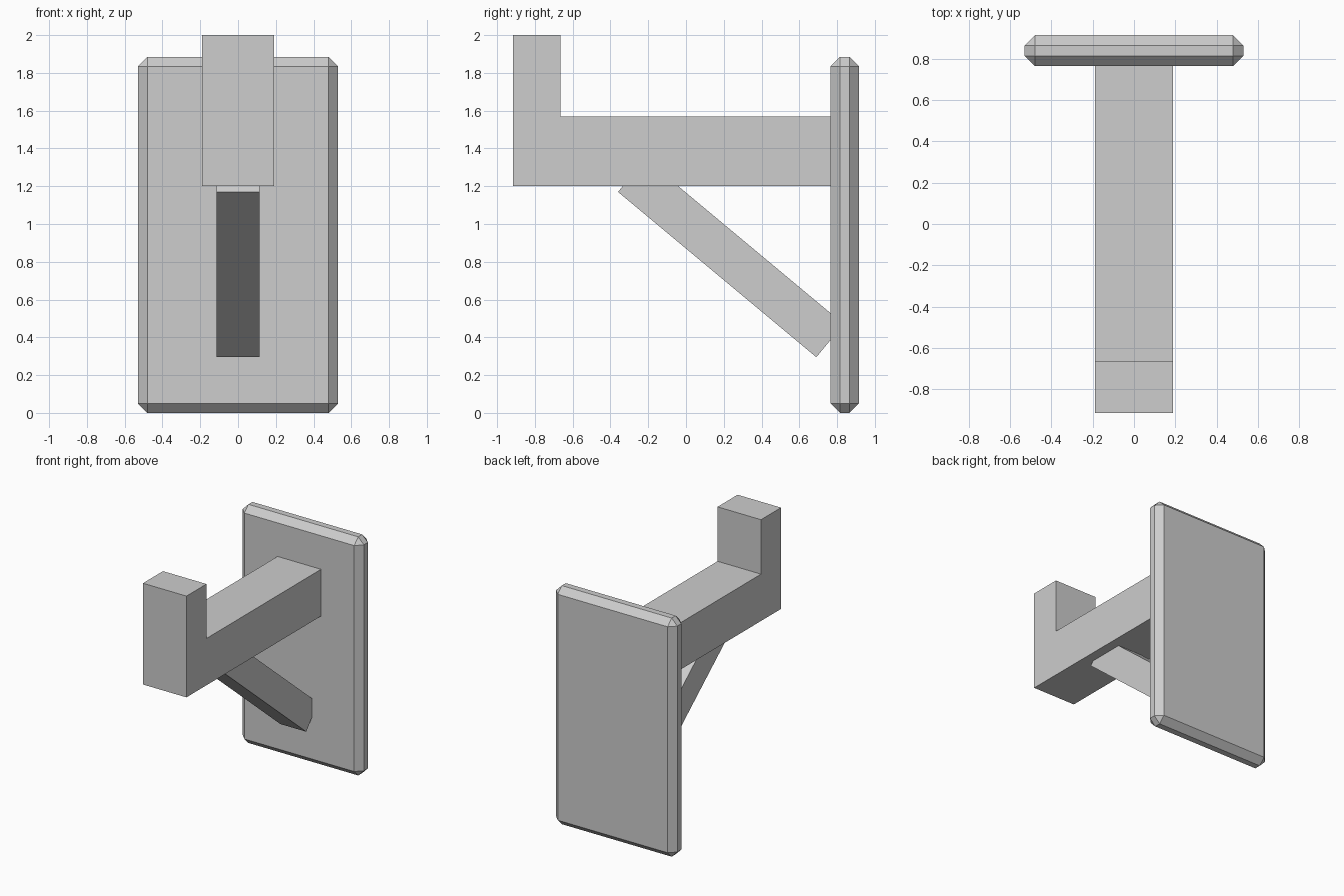
import bpy
import bmesh

default = bpy.data.objects.get("Cube")
if default:
    bpy.data.objects.remove(default, do_unlink=True)

GREY = (0.61, 0.61, 0.61, 1.0)
grey = bpy.data.materials.new("light_grey")
grey.use_nodes = True
grey.diffuse_color = GREY
grey.node_tree.nodes["Principled BSDF"].inputs["Base Color"].default_value = GREY


def extrude_profile(name, profile, half_width):
    """Extrude a side profile of (y, z) points evenly across x."""
    bm = bmesh.new()
    face = bm.faces.new([bm.verts.new((-half_width, y, z)) for y, z in profile])
    side = bmesh.ops.extrude_face_region(bm, geom=[face])["geom"]
    verts = [v for v in side if isinstance(v, bmesh.types.BMVert)]
    bmesh.ops.translate(bm, verts=verts, vec=(2 * half_width, 0, 0))
    bmesh.ops.recalc_face_normals(bm, faces=bm.faces)
    mesh = bpy.data.meshes.new(name)
    bm.to_mesh(mesh)
    bm.free()
    mesh.materials.append(grey)
    obj = bpy.data.objects.new(name, mesh)
    bpy.context.collection.objects.link(obj)
    return obj


# Wall plate with chamfered edges
plate = extrude_profile(
    "wall_plate", [(0.765, 0), (0.915, 0), (0.915, 1.885), (0.765, 1.885)], 0.53)
chamfer = plate.modifiers.new("chamfer", 'BEVEL')
chamfer.width = 0.05
chamfer.segments = 1

# Horizontal arm with upturned tip
extrude_profile(
    "hook_arm",
    [(-0.915, 1.2), (0.8, 1.2), (0.8, 1.57), (-0.665, 1.57), (-0.665, 2), (-0.915, 2)],
    0.19)

# Diagonal brace, its ends sunk into the arm and plate
extrude_profile(
    "diagonal_brace",
    [(-0.36, 1.17), (0.69, 0.295), (0.835, 0.47), (-0.215, 1.345)], 0.113)
